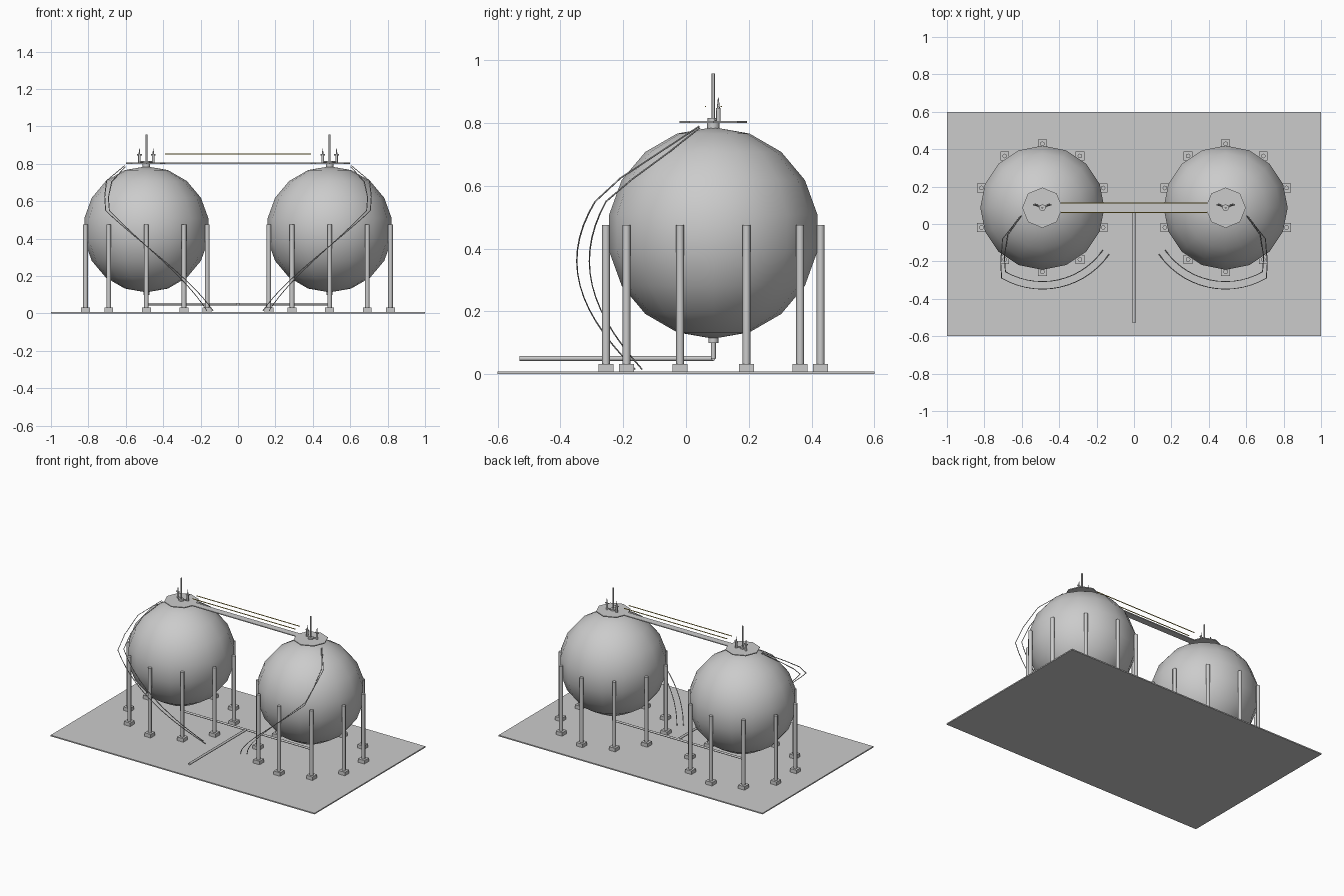
import bpy, math
from mathutils import Vector

cube = bpy.data.objects.get("Cube")
if cube:
    bpy.data.objects.remove(cube, do_unlink=True)


def material(name, color):
    m = bpy.data.materials.new(name)
    m.use_nodes = True
    m.diffuse_color = (*color, 1)
    m.node_tree.nodes["Principled BSDF"].inputs["Base Color"].default_value = (*color, 1)
    return m


grey = material("light grey", (0.6, 0.6, 0.6))
yellow = material("safety yellow", (0.6, 0.45, 0.08))


def finish(name, mat, smooth=False):
    ob = bpy.context.object
    ob.name = name
    ob.data.materials.append(mat)
    if smooth:
        bpy.ops.object.shade_smooth_by_angle(angle=math.radians(50))
    return ob


def box(name, lo, hi, mat=grey):
    lo, hi = Vector(lo), Vector(hi)
    bpy.ops.mesh.primitive_cube_add(size=1, location=(lo + hi) / 2)
    bpy.context.object.scale = hi - lo
    bpy.ops.object.transform_apply(location=False, rotation=False)
    return finish(name, mat)


def rod(name, a, b, radius, sides=8, top=None, smooth=True):
    a, b = Vector(a), Vector(b)
    bpy.ops.mesh.primitive_cone_add(vertices=sides, radius1=radius,
                                    radius2=radius if top is None else top,
                                    depth=(b - a).length, location=(a + b) / 2)
    bpy.context.object.rotation_euler = (b - a).to_track_quat('Z', 'Y').to_euler()
    return finish(name, grey, smooth)


def tube(name, points, radius):
    curve = bpy.data.curves.new(name, 'CURVE')
    curve.dimensions = '3D'
    curve.bevel_depth = radius
    curve.bevel_resolution = 0
    curve.use_fill_caps = True
    line = curve.splines.new('POLY')
    line.points.add(len(points) - 1)
    for p, co in zip(line.points, points):
        p.co = (*co, 1)
    ob = bpy.data.objects.new(name, curve)
    bpy.context.collection.objects.link(ob)
    curve.materials.append(grey)


CX, CY, CZ, R = 0.49, 0.087, 0.45, 0.337

box("ground_slab", (-1, -0.6, 0), (1, 0.6, 0.008))

for side, label in ((-1, "right"), (1, "left")):
    x = side * CX

    # Spherical tank with its necks
    bpy.ops.mesh.primitive_uv_sphere_add(segments=16, ring_count=9, radius=R,
                                         location=(x, CY, CZ))
    finish(label + "_tank", grey, True)
    rod(label + "_top_neck", (x, CY, 0.775), (x, CY, 0.802), 0.02)
    rod(label + "_bottom_neck", (x, CY, 0.1), (x, CY, 0.12), 0.016)
    rod(label + "_drain_pipe", (x, CY, 0.05), (x, CY, 0.105), 0.008)

    # Ring of legs on square footings
    for k in range(10):
        a = math.radians(90 + 36 * k)
        lx, ly = x + 0.342 * math.cos(a), CY + 0.342 * math.sin(a)
        rod(f"{label}_leg_{k}", (lx, ly, 0.03), (lx, ly, 0.475), 0.0125)
        box(f"{label}_footing_{k}", (lx - 0.024, ly - 0.024, 0),
            (lx + 0.024, ly + 0.024, 0.032))

    # Top platform, vent mast and relief valves
    rod(label + "_platform", (x, CY, 0.8), (x, CY, 0.806), 0.108, smooth=False)
    rod(label + "_mast_flange", (x, CY, 0.806), (x, CY, 0.816), 0.018)
    rod(label + "_vent_mast", (x, CY, 0.806), (x, CY, 0.958), 0.005)
    for s in (-1, 1):
        vx, vy = x + s * 0.037, CY + 0.016
        rod(f"{label}_valve_body_{s}", (vx, vy, 0.806), (vx, vy, 0.848), 0.007)
        rod(f"{label}_valve_tip_{s}", (vx, vy, 0.848), (vx, vy, 0.882), 0.005, top=0.001)
        rod(f"{label}_valve_arm_{s}", (vx - 0.013, vy, 0.849), (vx + 0.013, vy, 0.849), 0.004)
        rod(f"{label}_valve_link_{s}", (vx, vy, 0.812), (x, CY, 0.812), 0.004)

    # Spiral handrails: a helix, then a run over the tank shoulder
    for rail, radius, top in (
            ("outer", 0.435, ((127, 0.37, 0.625), (142, 0.27, 0.71), (159, 0.125, 0.79))),
            ("inner", 0.395, ((128, 0.33, 0.62), (142, 0.235, 0.705), (159, 0.12, 0.785)))):
        path = [(35 + 85 * i / 14, radius, 0.015 + 0.535 * i / 14) for i in range(15)]
        path += top
        points = []
        for deg, r, z in path:
            a = math.radians(deg)
            points.append((x - side * r * math.cos(a), CY - r * math.sin(a), z))
        tube(f"{label}_{rail}_handrail", points, 0.0025)

# Walkway between the platforms
box("walkway", (-0.395, 0.064, 0.8), (0.395, 0.11, 0.806))
for label, y in (("front", 0.062), ("back", 0.112)):
    box(label + "_walkway_rail", (-0.39, y - 0.002, 0.851), (0.39, y + 0.002, 0.855), yellow)

# Outlet pipework
rod("cross_pipe", (-CX, CY, 0.05), (CX, CY, 0.05), 0.007)
rod("outlet_pipe", (0, CY, 0.05), (0, -0.53, 0.05), 0.008)
